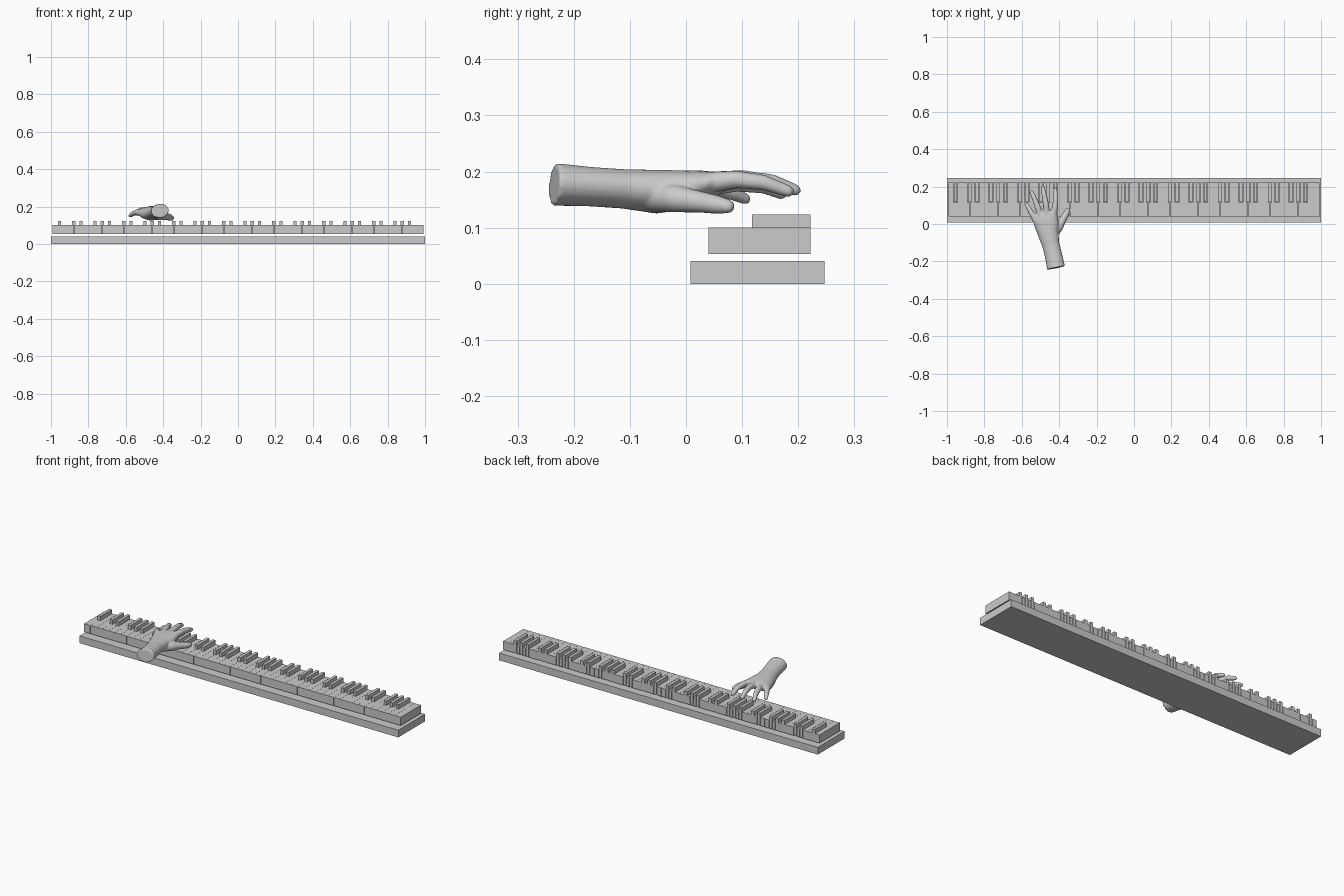
import bpy, bmesh, math
from mathutils import Vector

if "Cube" in bpy.data.objects:
    bpy.data.objects.remove(bpy.data.objects["Cube"])

grey = bpy.data.materials.new("plain grey")
grey.diffuse_color = (0.6, 0.6, 0.6, 1)
grey.use_nodes = True
grey.node_tree.nodes["Principled BSDF"].inputs["Base Color"].default_value = grey.diffuse_color


def finish(bm, name):
    bmesh.ops.recalc_face_normals(bm, faces=bm.faces[:])
    mesh = bpy.data.meshes.new(name)
    bm.to_mesh(mesh)
    bm.free()
    mesh.materials.append(grey)
    obj = bpy.data.objects.new(name, mesh)
    bpy.context.collection.objects.link(obj)
    return obj


def prism(bm, outline, z0, z1):
    """Upright prism from an outline in plan."""
    low = [bm.verts.new((x, y, z0)) for x, y in outline]
    high = [bm.verts.new((x, y, z1)) for x, y in outline]
    bm.faces.new(low[::-1])
    bm.faces.new(high)
    n = len(low)
    for i in range(n):
        j = (i + 1) % n
        bm.faces.new((low[i], low[j], high[j], high[i]))


def rect(x0, x1, y0, y1):
    return [(x0, y0), (x1, y0), (x1, y1), (x0, y1)]


# Base board
bm = bmesh.new()
prism(bm, rect(-1, 1, 0.008, 0.247), 0, 0.041)
finish(bm, "base_board")

# Keyboard: 52 long keys notched around 36 short raised keys
COUNT, LEFT = 52, -0.993
PITCH = -2 * LEFT / COUNT
FRONT, STEP, BACK = 0.04, 0.118, 0.222
HALF, NOTCH, GAP = 0.0085, 0.0105, 0.0003


def has_sharp(i):
    return 0 <= i < COUNT - 1 and i % 7 in (0, 2, 3, 5, 6)


long_keys, short_keys = bmesh.new(), bmesh.new()
for i in range(COUNT):
    a, b = LEFT + i * PITCH, LEFT + (i + 1) * PITCH
    outline = [(a + GAP, FRONT), (b - GAP, FRONT)]
    if has_sharp(i):
        outline += [(b - GAP, STEP - 0.002), (b - NOTCH, STEP - 0.002), (b - NOTCH, BACK)]
        prism(short_keys, rect(b - HALF, b + HALF, STEP, BACK), 0.054, 0.123)
    else:
        outline.append((b - GAP, BACK))
    if has_sharp(i - 1):
        outline += [(a + NOTCH, BACK), (a + NOTCH, STEP - 0.002), (a + GAP, STEP - 0.002)]
    else:
        outline.append((a + GAP, BACK))
    prism(long_keys, outline, 0.053, 0.1)
finish(long_keys, "long_keys")
finish(short_keys, "short_keys")


# Hand: overlapping lofts fused into one smooth skin
def loft(bm, stations, roll=0.0, sides=20, round_tip=False):
    """Closed loft of elliptical rings; station = x, y, z, half width, half height."""
    pts = [Vector(s[:3]) for s in stations]
    rings = []

    def ring(centre, along, w, h):
        side = along.cross(Vector((0, 0, 1))).normalized()
        up = side.cross(along).normalized()
        side, up = (side * math.cos(roll) + up * math.sin(roll),
                    up * math.cos(roll) - side * math.sin(roll))
        rings.append([bm.verts.new(centre + side * w * math.cos(t) + up * h * math.sin(t))
                      for t in (2 * math.pi * k / sides for k in range(sides))])

    for i, s in enumerate(stations):
        along = (pts[min(i + 1, len(pts) - 1)] - pts[max(i - 1, 0)]).normalized()
        ring(pts[i], along, s[3], s[4])
    if round_tip:
        w, h = stations[-1][3:]
        for t in (0.4, 0.8, 1.2, 1.45):
            ring(pts[-1] + along * w * math.sin(t), along, w * math.cos(t), h * math.cos(t))
    for p, q in zip(rings, rings[1:]):
        for k in range(sides):
            m = (k + 1) % sides
            bm.faces.new((p[k], p[m], q[m], q[k]))
    bm.faces.new(rings[0][::-1])
    bm.faces.new(rings[-1])


bm = bmesh.new()
# Forearm and palm
loft(bm, [(-0.417, -0.235, 0.177, 0.049, 0.038),
          (-0.430, -0.17, 0.173, 0.047, 0.035),
          (-0.445, -0.11, 0.169, 0.047, 0.035),
          (-0.459, -0.05, 0.164, 0.056, 0.039),
          (-0.466, -0.01, 0.167, 0.065, 0.035),
          (-0.474, 0.03, 0.174, 0.069, 0.027),
          (-0.480, 0.062, 0.179, 0.064, 0.018)], roll=0.13)
# Fingers and thumb: x, y, z, radius
digits = [
    [(-0.435, 0.02, 0.178, 0.021), (-0.422, 0.09, 0.186, 0.016),
     (-0.418, 0.14, 0.180, 0.014), (-0.421, 0.182, 0.165, 0.011)],
    [(-0.465, 0.02, 0.178, 0.021), (-0.470, 0.10, 0.187, 0.016),
     (-0.480, 0.155, 0.181, 0.014), (-0.489, 0.194, 0.167, 0.011)],
    [(-0.492, 0.02, 0.172, 0.021), (-0.515, 0.09, 0.180, 0.016),
     (-0.534, 0.14, 0.173, 0.013), (-0.548, 0.170, 0.161, 0.011)],
    [(-0.512, 0.00, 0.165, 0.021), (-0.543, 0.05, 0.169, 0.015),
     (-0.563, 0.085, 0.161, 0.013), (-0.576, 0.106, 0.151, 0.010)],
    [(-0.440, -0.06, 0.155, 0.027), (-0.405, -0.02, 0.152, 0.025),
     (-0.377, 0.03, 0.145, 0.019), (-0.362, 0.055, 0.141, 0.017),
     (-0.354, 0.074, 0.138, 0.013)],
]
for path in digits:
    loft(bm, [(x, y, z, r, r) for x, y, z, r in path], sides=14, round_tip=True)
hand = finish(bm, "hand")

remesh = hand.modifiers.new("fuse", 'REMESH')
remesh.mode = 'VOXEL'
remesh.voxel_size = 0.004
remesh.use_smooth_shade = True
smooth = hand.modifiers.new("soften", 'SMOOTH')
smooth.factor = 0.5
smooth.iterations = 5
